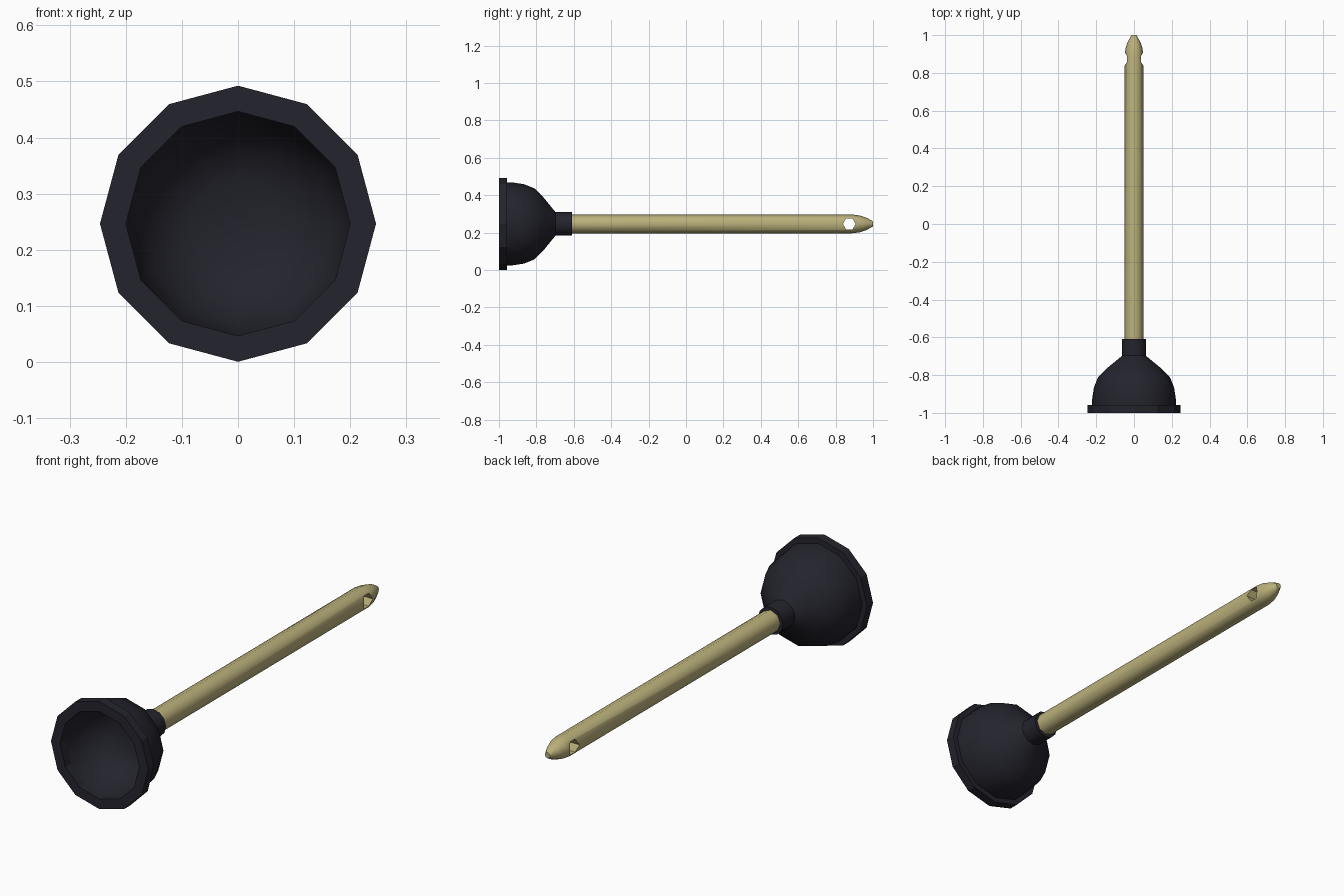
import bpy, bmesh, math

cube = bpy.data.objects.get("Cube")
if cube:
    bpy.data.objects.remove(cube)

AXIS_Z = 0.2465


def make_material(name, color):
    mat = bpy.data.materials.new(name)
    mat.use_nodes = True
    mat.diffuse_color = color
    bsdf = mat.node_tree.nodes["Principled BSDF"]
    bsdf.inputs["Base Color"].default_value = color
    bsdf.inputs["Roughness"].default_value = 0.8
    return mat


def smooth(obj, angle):
    bpy.ops.object.select_all(action="DESELECT")
    obj.select_set(True)
    bpy.context.view_layer.objects.active = obj
    bpy.ops.object.shade_smooth_by_angle(angle=math.radians(angle))


def lathe(name, profile, sides, mat, closed=False, angle=None):
    """Turn (radius, y) points around the long axis; open ends get caps."""
    bm = bmesh.new()
    rings = []
    for r, y in profile:
        turns = [2 * math.pi * i / sides for i in range(sides)]
        rings.append([bm.verts.new((r * math.cos(a), y, r * math.sin(a))) for a in turns])
    pairs = list(zip(rings, rings[1:]))
    if closed:
        pairs.append((rings[-1], rings[0]))
    else:
        bm.faces.new(rings[0])
        bm.faces.new(rings[-1])
    for a, b in pairs:
        for i in range(sides):
            j = (i + 1) % sides
            bm.faces.new((a[i], a[j], b[j], b[i]))
    bmesh.ops.recalc_face_normals(bm, faces=bm.faces)
    mesh = bpy.data.meshes.new(name)
    bm.to_mesh(mesh)
    bm.free()
    obj = bpy.data.objects.new(name, mesh)
    obj.location.z = AXIS_Z
    mesh.materials.append(mat)
    bpy.context.collection.objects.link(obj)
    if angle:
        smooth(obj, angle)
    return obj


rubber = make_material("dark rubber", (0.017, 0.017, 0.026, 1))
wood = make_material("pale wood", (0.50, 0.44, 0.20, 1))

# Flat flange around the mouth of the cup
lathe("cup_rim", [(0.2, -1), (0.246, -1), (0.246, -0.957), (0.2, -0.957)],
      12, rubber, closed=True)

# Hollow cup: outer dome, then the inner wall and its flat floor
outer = [(0.222, -0.96), (0.222, -0.93), (0.212, -0.865), (0.19, -0.81),
         (0.145, -0.765), (0.09, -0.72), (0.06, -0.695)]
inner = [(0.08, -0.77), (0.13, -0.795), (0.17, -0.84), (0.192, -0.895), (0.2, -0.96)]
lathe("cup_dome", outer, 12, rubber, angle=40)
dome = bpy.data.objects["cup_dome"]
bm = bmesh.new()
bm.from_mesh(dome.data)
base = min(bm.faces, key=lambda f: f.calc_center_median().y)
bmesh.ops.delete(bm, geom=[base], context="FACES_ONLY")
bm.to_mesh(dome.data)
bm.free()

lining = lathe("cup_lining", inner, 12, rubber)
bm = bmesh.new()
bm.from_mesh(lining.data)
mouth = min(bm.faces, key=lambda f: f.calc_center_median().y)
bmesh.ops.delete(bm, geom=[mouth], context="FACES_ONLY")
bmesh.ops.reverse_faces(bm, faces=bm.faces)
bm.to_mesh(lining.data)
bm.free()
smooth(lining, 40)

# Collar gripping the handle
lathe("collar", [(0.063, -0.71), (0.063, -0.61)], 12, rubber, angle=40)

# Handle with a tapered tip and a six-sided hanging hole
handle = lathe("handle", [(0.05, -0.65), (0.05, 0.89), (0.045, 0.93),
                          (0.033, 0.965), (0.013, 1)], 8, wood)
bpy.ops.mesh.primitive_cylinder_add(vertices=6, radius=0.034, depth=0.3,
                                    location=(0, 0.873, AXIS_Z),
                                    rotation=(0, math.pi / 2, 0))
cutter = bpy.context.object
cutter.name = "hole_cutter"
cutter.data.materials.append(wood)
cut = handle.modifiers.new("hanging_hole", "BOOLEAN")
cut.operation = "DIFFERENCE"
cut.solver = "EXACT"
cut.object = cutter

# Bake the hole into the handle and drop the cutter
depsgraph = bpy.context.evaluated_depsgraph_get()
baked = bpy.data.meshes.new_from_object(handle.evaluated_get(depsgraph))
handle.modifiers.clear()
handle.data = baked
bpy.data.objects.remove(cutter)
smooth(handle, 48)
